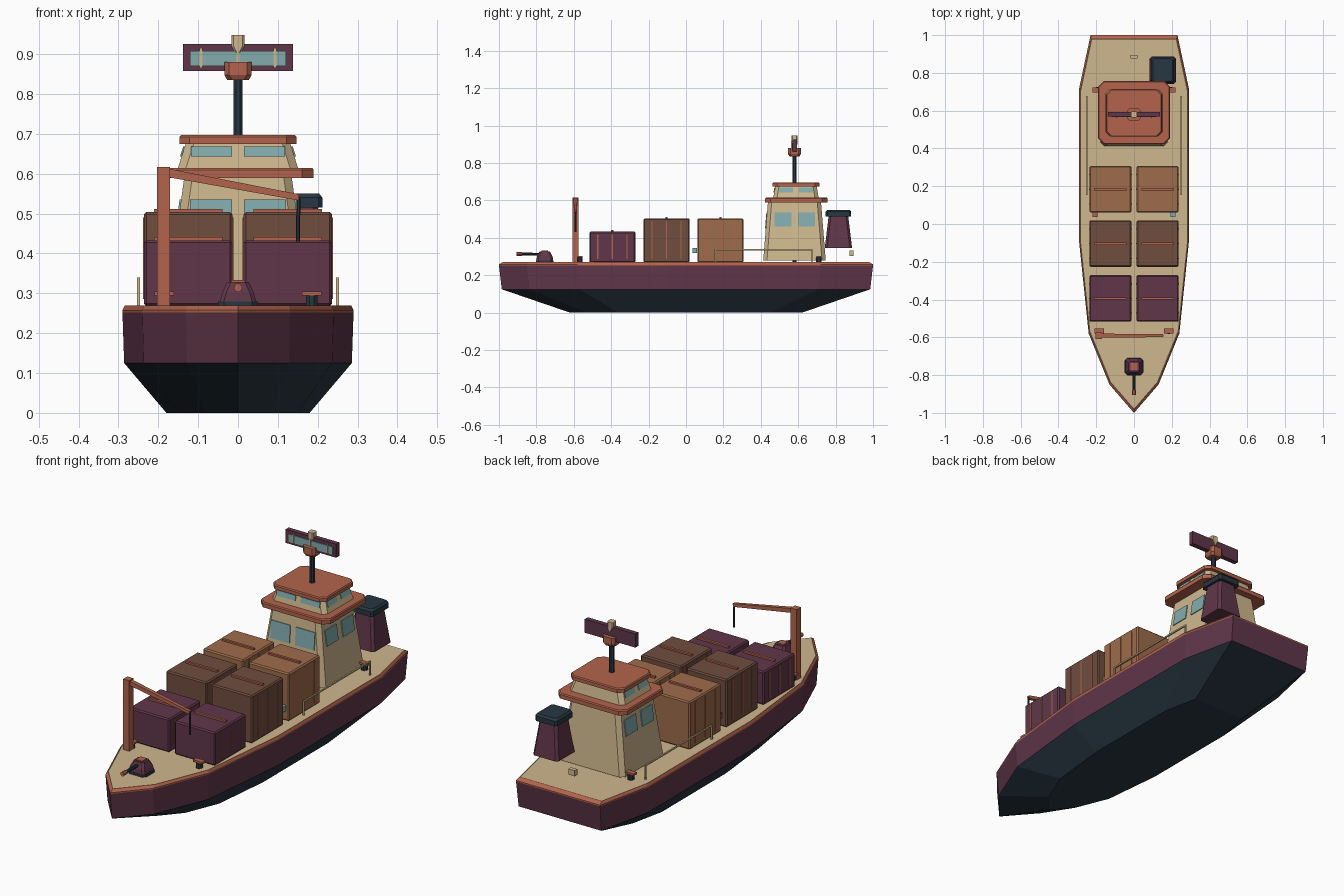
import bpy
import bmesh
import math
from mathutils import Vector

if "Cube" in bpy.data.objects:
    bpy.data.objects.remove(bpy.data.objects["Cube"])


def material(name, rgb):
    lin = [((c / 255 + 0.055) / 1.055) ** 2.4 for c in rgb] + [1]
    m = bpy.data.materials.new(name)
    m.use_nodes = True
    m.diffuse_color = lin
    bsdf = m.node_tree.nodes["Principled BSDF"]
    bsdf.inputs["Base Color"].default_value = lin
    return m


TAN = material("tan", (206, 183, 141))
RUST = material("terracotta", (178, 100, 76))
PLUM = material("plum", (96, 54, 73))
NAVY = material("dark navy", (40, 55, 66))
GLASS = material("teal glass", (130, 172, 174))
BROWN = material("brown", (112, 77, 63))
OCHRE = material("ochre brown", (158, 108, 75))


def loft(name, rings, mats):
    """Skin closed rings of points; one material per band, the last also caps the top."""
    bm = bmesh.new()
    loops = [[bm.verts.new(p) for p in ring] for ring in rings]
    n = len(loops[0])
    bm.faces.new(loops[0][::-1])
    for k in range(len(loops) - 1):
        a, b = loops[k], loops[k + 1]
        for i in range(n):
            j = (i + 1) % n
            f = bm.faces.new((a[i], a[j], b[j], b[i]))
            f.material_index = min(k, len(mats) - 1)
    bm.faces.new(loops[-1]).material_index = len(mats) - 1
    bmesh.ops.recalc_face_normals(bm, faces=bm.faces)
    me = bpy.data.meshes.new(name)
    bm.to_mesh(me)
    bm.free()
    for m in mats:
        me.materials.append(m)
    ob = bpy.data.objects.new(name, me)
    bpy.context.collection.objects.link(ob)
    return ob


def octagon(cx, cy, z, hx, hy, c):
    """Rectangle with cut corners."""
    corners = [(hx, -hy + c), (hx, hy - c), (hx - c, hy), (c - hx, hy),
               (-hx, hy - c), (-hx, c - hy), (c - hx, -hy), (hx - c, -hy)]
    return [(cx + x, cy + y, z) for x, y in corners]


def tower(name, cx, cy, levels, c, *mats):
    return loft(name, [octagon(cx, cy, z, hx, hy, c) for z, hx, hy in levels], mats)


def box(name, centre, size, mat, bevel=0):
    x, y, z = centre
    hx, hy, hz = (s / 2 for s in size)
    rings = [[(x + a * hx, y + b * hy, z + s * hz)
              for a, b in ((-1, -1), (1, -1), (1, 1), (-1, 1))] for s in (-1, 1)]
    ob = loft(name, rings, [mat])
    if bevel:
        mod = ob.modifiers.new("bevel", "BEVEL")
        mod.width, mod.segments = bevel, 1
    return ob


def rod(name, a, b, r0, mat, r1=None, sides=8):
    a, b = Vector(a), Vector(b)
    q = (b - a).to_track_quat("Z", "Y")
    rings = []
    for p, r in ((a, r0), (b, r0 if r1 is None else r1)):
        angles = [math.tau * (i + 0.5) / sides for i in range(sides)]
        rings.append([p + q @ Vector((r * math.cos(t), r * math.sin(t), 0)) for t in angles])
    return loft(name, rings, [mat])


# Hull: one half outline, mirrored, scaled at each level
half = [(0.23, 1), (0.29, 0.72), (0.29, -0.1), (0.24, -0.58), (0.13, -0.85)]
outline = half + [(0, -1)] + [(-x, y) for x, y in reversed(half)]
levels = [(0.62, 0.005), (0.985, 0.125), (1, 0.252), (1, 0.258), (0.98, 0.27), (0.975, 0.268)]
loft("hull", [[(x * s, y * s, z - (0.005 if z < 0.01 else 0)) for x, y in outline]
              for s, z in levels], [NAVY, PLUM, RUST, RUST, TAN])

# Wheelhouse storeys and roofs
LOWER = [(0.28, 0.178, 0.167), (0.59, 0.135, 0.142)]
UPPER = [(0.61, 0.152, 0.122), (0.68, 0.130, 0.110)]
CY = 0.58
tower("wheelhouse_lower", 0, CY, LOWER, 0.02, TAN)
tower("wheelhouse_upper", 0, CY + 0.008, UPPER, 0.02, TAN)
tower("lower_roof", 0, 0.59, [(0.59, 0.19, 0.167), (0.61, 0.19, 0.167), (0.615, 0.186, 0.163)], 0.03, RUST)
tower("upper_roof", 0, 0.588, [(0.675, 0.147, 0.126), (0.692, 0.147, 0.126), (0.697, 0.143, 0.122)], 0.025, RUST)


def window(name, storey, cy, side, u0, u1, z0, z1):
    """Thin pane lying on a sloping wall; side 0 is the front, -1 and 1 the flanks."""
    (za, xa, ya), (zb, xb, yb) = storey
    rings = []
    for out in (-0.002, 0.004):
        ring = []
        for u, z in ((u0, z0), (u1, z0), (u1, z1), (u0, z1)):
            t = (z - za) / (zb - za)
            if side:
                ring.append((side * (xa + (xb - xa) * t + out), cy + u, z))
            else:
                ring.append((u, cy - (ya + (yb - ya) * t + out), z))
        rings.append(ring)
    loft(name, rings, [GLASS])


for s in (-1, 1):
    window("lower_front_window", LOWER, CY, 0, s * 0.015, s * 0.12, 0.45, 0.536)
    window("upper_front_window", UPPER, CY + 0.008, 0, s * 0.015, s * 0.118, 0.643, 0.668)
    for u in (-0.107, 0.02):
        window("lower_side_window", LOWER, CY, s, u, u + 0.09, 0.46, 0.536)
    for u in (-0.09, 0.015):
        window("upper_side_window", UPPER, CY + 0.008, s, u, u + 0.075, 0.643, 0.668)

# Mast and radar
rod("mast", (0, CY, 0.265), (0, CY, 0.84), 0.0125, NAVY)
tower("radar_mount", 0, CY, [(0.835, 0.027, 0.027), (0.848, 0.034, 0.034), (0.88, 0.034, 0.034)], 0.012, RUST)
box("radar_panel", (0, CY + 0.002, 0.892), (0.277, 0.024, 0.067), PLUM)
box("radar_screen", (0, CY - 0.011, 0.889), (0.24, 0.006, 0.038), GLASS)
for x in (-0.093, 0, 0.093):
    box("radar_bar", (x, CY - 0.014, 0.891), (0.007, 0.007, 0.05), TAN)
tower("radar_cap", 0, CY, [(0.9, 0.006, 0.016), (0.92, 0.016, 0.016), (0.948, 0.016, 0.016)], 0.005, TAN)

# Funnel and stern vent
tower("funnel", 0.152, 0.815, [(0.345, 0.07, 0.073), (0.52, 0.048, 0.052)], 0.012, PLUM)
tower("funnel_cap", 0.152, 0.815, [(0.515, 0.06, 0.068), (0.54, 0.06, 0.068), (0.55, 0.052, 0.06)], 0.01, NAVY)
box("stern_vent", (0, 0.885, 0.318), (0.035, 0.02, 0.028), TAN)

# Cargo containers with ribs and lid handles
for y, top, mat in ((-0.394, 0.433, PLUM), (-0.104, 0.504, BROWN), (0.184, 0.504, OCHRE)):
    for s in (-1, 1):
        box("container", (s * 0.125, y, (top + 0.268) / 2), (0.222, 0.246, top - 0.268), mat, 0.006)
        box("container_handle", (s * 0.125, y, top + 0.002), (0.172, 0.012, 0.012), RUST)
        for dy in (-0.078, 0, 0.078):
            for dx in (0.014, 0.236):
                box("container_rib", (s * dx, y + dy, (top + 0.272) / 2),
                    (0.005, 0.006, top - 0.3), RUST)

# Side lights
box("right_side_light", (-0.207, 0.048, 0.332), (0.028, 0.024, 0.028), RUST)
box("left_side_light", (0.207, 0.048, 0.332), (0.028, 0.024, 0.028), GLASS)

for s in (-1, 1):
    # Railings
    box("rail", (s * 0.25, 0.415, 0.336), (0.007, 0.525, 0.007), TAN)
    for y in (0.156, 0.674):
        box("rail_post", (s * 0.25, y, 0.301), (0.007, 0.007, 0.07), TAN)
    # Bollards
    for x, y in ((0.185, -0.567), (0.195, 0.71)):
        rod("bollard", (s * x, y, 0.265), (s * x, y, 0.295), 0.016, NAVY)
        box("bollard_top", (s * x, y, 0.299), (0.05, 0.026, 0.01), RUST)

# Cargo crane
box("crane_post", (-0.187, -0.591, 0.441), (0.033, 0.033, 0.352), RUST)
boom_start, boom_end = Vector((-0.18, -0.591, 0.603)), Vector((0.152, -0.591, 0.541))
rod("crane_boom", boom_start, boom_end, 0.015, RUST, 0.011, 4)
rod("crane_cable", boom_end, (0.15, -0.591, 0.43), 0.005, NAVY, sides=6)

# Bow gun
GY = -0.755
tower("gun_base", 0, GY, [(0.265, 0.05, 0.046), (0.28, 0.05, 0.046)], 0.015, NAVY)
tower("gun_turret", 0, GY, [(0.278, 0.046, 0.045), (0.3, 0.04, 0.042), (0.328, 0.028, 0.028)], 0.01, PLUM)
box("gun_hatch", (0, GY, 0.329), (0.036, 0.036, 0.008), RUST)
rod("gun_barrel", (0, GY, 0.312), (0, -0.9, 0.314), 0.008, NAVY)
rod("gun_muzzle", (0, -0.878, 0.314), (0, -0.905, 0.314), 0.011, RUST)
